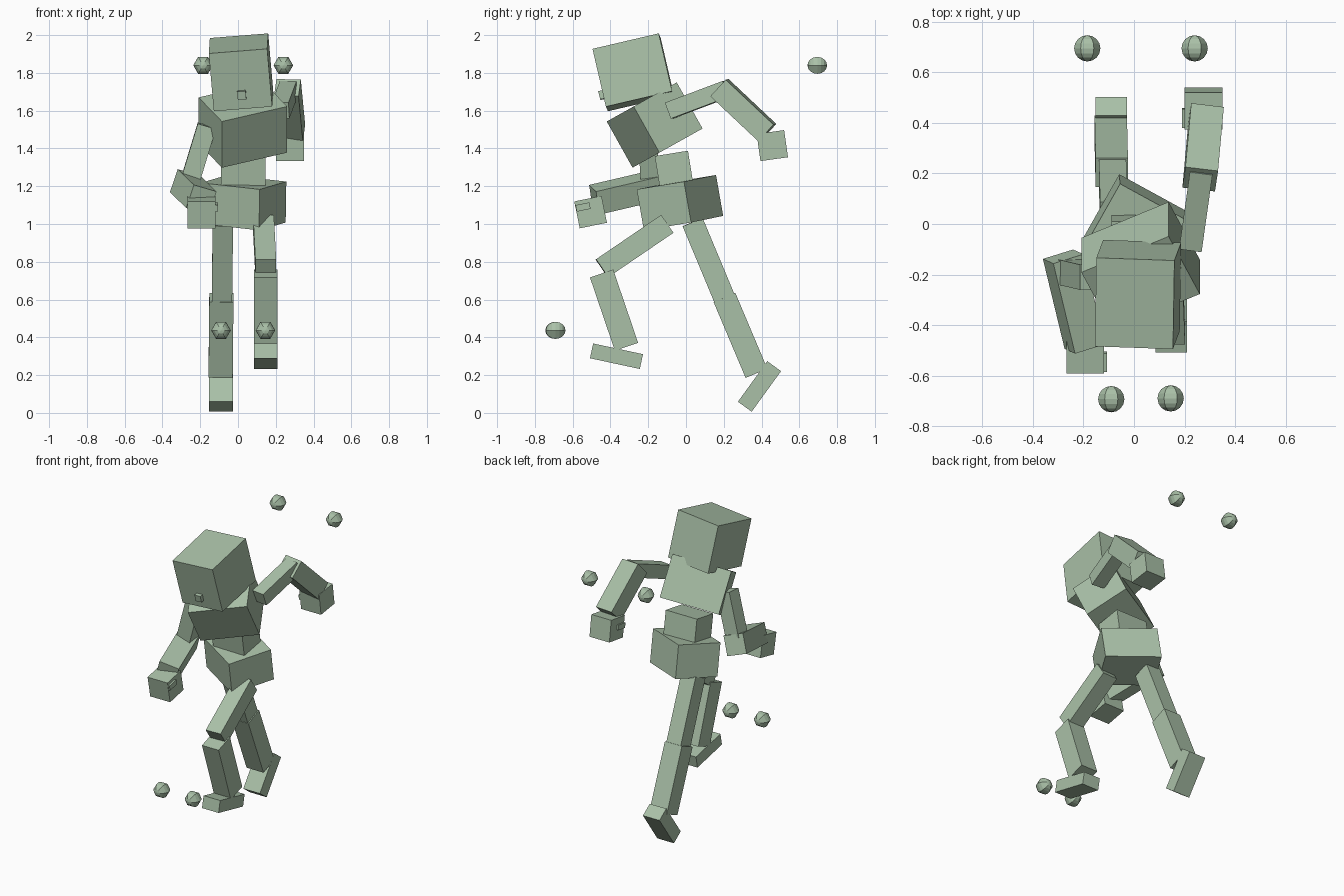
import bpy, bmesh
from mathutils import Matrix, Vector

mat = bpy.data.materials.new("sage_green")
mat.diffuse_color = (0.40, 0.53, 0.39, 1)


def finish(name, bm, matrix):
    mesh = bpy.data.meshes.new(name)
    bm.to_mesh(mesh)
    bm.free()
    mesh.materials.append(mat)
    ob = bpy.data.objects.new(name, mesh)
    ob.matrix_world = matrix
    bpy.context.collection.objects.link(ob)


def box(name, center, size, right=(1, 0, 0), up=(0, 0, 1)):
    """Box whose local z follows up and local x follows right."""
    z = Vector(up).normalized()
    x = Vector(right)
    x = (x - z * x.dot(z)).normalized()
    y = z.cross(x)
    rot = Matrix((x, y, z)).transposed().to_4x4()
    bm = bmesh.new()
    bmesh.ops.create_cube(bm, size=1)
    bmesh.ops.scale(bm, vec=size, verts=bm.verts)
    finish(name, bm, Matrix.Translation(center) @ rot)


def limb(name, start, end, width, depth, right=(1, 0, 0)):
    """Box running from one joint to the next."""
    a, b = Vector(start), Vector(end)
    box(name, (a + b) / 2, (width, depth, (b - a).length), right, b - a)


# Head and nose share one tilt
head_right, head_up = (1, -0.035, 0.08), (-0.085, -0.225, 0.97)
box("head", (0.016, -0.279, 1.803), (0.31, 0.36, 0.315), head_right, head_up)
box("nose", (0.02, -0.437, 1.685), (0.045, 0.045, 0.045), head_right, head_up)

# Torso, chest and hips twisted against each other
box("chest", (0.026, -0.166, 1.524), (0.382, 0.289, 0.28),
    (0.903, 0.372, 0.209), (0, -0.488, 0.873))
box("waist", (0.028, -0.06, 1.265), (0.235, 0.178, 0.22), up=(0, -0.16, 0.987))
box("hips", (0.028, -0.032, 1.113), (0.356, 0.29, 0.22),
    (0.874, -0.478, -0.098), (0.016, -0.173, 0.987))

# Arm swung backward
limb("back_upper_arm", (0.225, -0.09, 1.60), (0.268, 0.215, 1.715), 0.09, 0.09, (1, -0.14, 0))
limb("back_forearm", (0.262, 0.177, 1.722), (0.285, 0.43, 1.484), 0.13, 0.12, (1, -0.15, 0))
box("back_hand", (0.275, 0.457, 1.415), (0.15, 0.147, 0.145), up=(0, -0.14, 0.99))
box("back_thumb", (0.2, 0.42, 1.42), (0.02, 0.075, 0.035), up=(0, -0.14, 0.99))

# Arm swung forward
limb("front_upper_arm", (-0.165, -0.21, 1.52), (-0.25, -0.19, 1.24), 0.10, 0.10)
box("front_forearm", (-0.237, -0.307, 1.17), (0.13, 0.376, 0.13),
    (0.12, 0.036, -0.03), (0.045, -0.02, 0.132))
box("front_hand", (-0.193, -0.505, 1.063), (0.15, 0.147, 0.145), up=(0, -0.2, 0.98))
box("front_thumb", (-0.117, -0.545, 1.09), (0.02, 0.075, 0.035), up=(0, -0.2, 0.98))

# Leg lifted forward
limb("front_thigh", (0.135, -0.10, 1.0), (0.147, -0.445, 0.765), 0.11, 0.115)
limb("front_shin", (0.147, -0.447, 0.738), (0.147, -0.315, 0.35), 0.125, 0.13)
box("front_foot", (0.147, -0.368, 0.30), (0.125, 0.27, 0.08), up=(0, 0.21, 0.977))

# Leg pushing off behind
limb("back_thigh", (-0.08, 0.035, 1.01), (-0.085, 0.204, 0.605), 0.108, 0.115)
limb("back_shin", (-0.088, 0.204, 0.61), (-0.092, 0.373, 0.21), 0.128, 0.125)
box("back_foot", (-0.09, 0.389, 0.14), (0.125, 0.265, 0.09), up=(0, -0.81, 0.587))

# Floating joint markers, six-sided around the front-to-back axis
turn = Matrix(((0, 1, 0), (0, 0, 1), (1, 0, 0))).to_4x4()
markers = {"elbow_marker_a": (-0.185, 0.695, 1.84), "elbow_marker_b": (0.24, 0.695, 1.84),
           "knee_marker_a": (-0.09, -0.693, 0.437), "knee_marker_b": (0.145, -0.69, 0.437)}
for name, pos in markers.items():
    bm = bmesh.new()
    bmesh.ops.create_uvsphere(bm, u_segments=6, v_segments=8, radius=0.052)
    finish(name, bm, Matrix.Translation(pos) @ turn)
